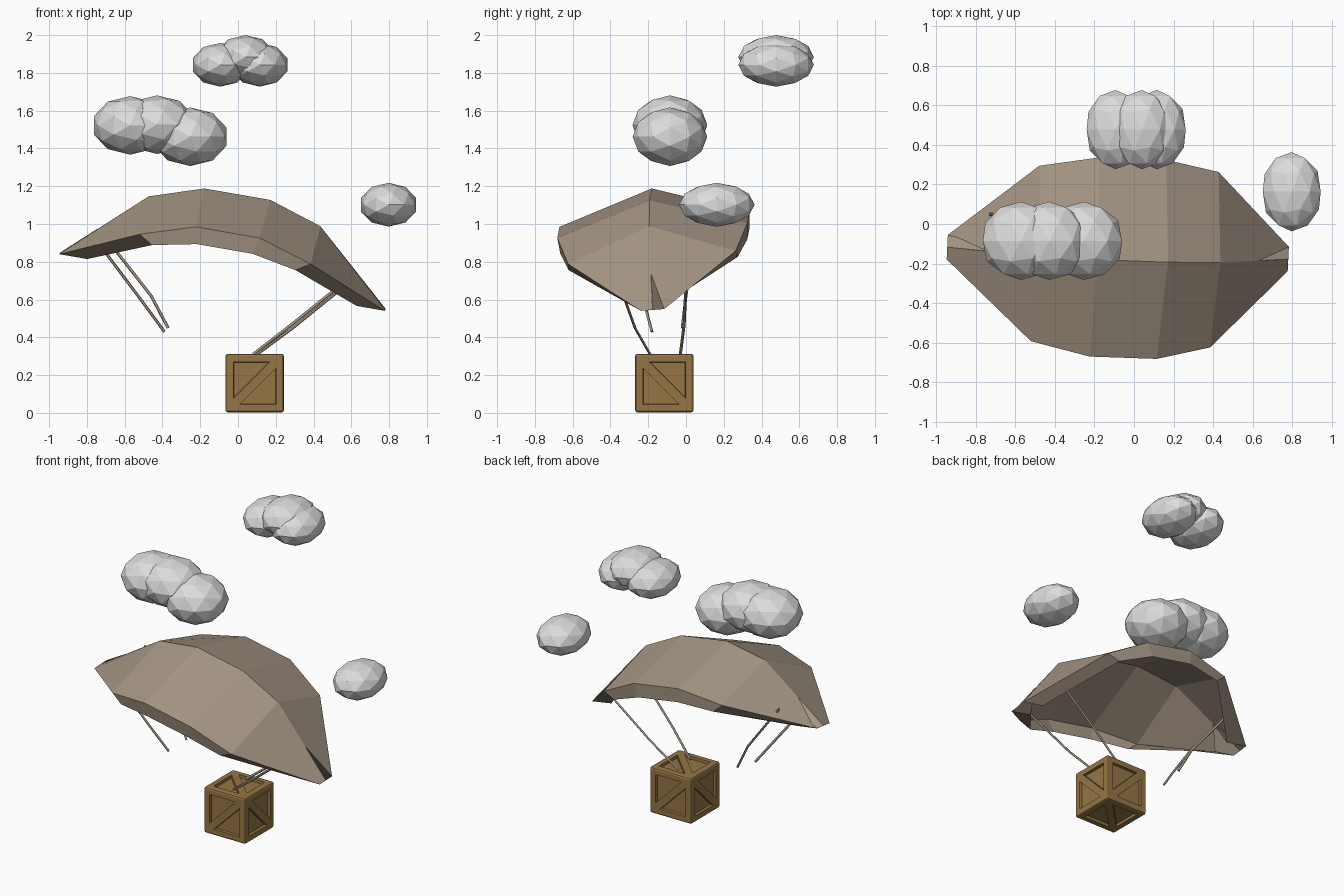
import bpy, bmesh, math
from mathutils import Vector

cube = bpy.data.objects.get("Cube")
if cube:
    bpy.data.objects.remove(cube, do_unlink=True)


def material(name, rgb):
    mat = bpy.data.materials.new(name)
    mat.use_nodes = True
    color = (*rgb, 1.0)
    mat.diffuse_color = color
    mat.node_tree.nodes["Principled BSDF"].inputs["Base Color"].default_value = color
    return mat


canvas = material("canvas_tan", (0.37, 0.30, 0.23))
rope = material("rope_tan", (0.36, 0.30, 0.22))
wood = material("crate_wood", (0.30, 0.18, 0.06))
white = material("cloud_white", (0.72, 0.72, 0.72))


def add_object(name, bm, mat):
    bmesh.ops.recalc_face_normals(bm, faces=bm.faces)
    mesh = bpy.data.meshes.new(name)
    bm.to_mesh(mesh)
    bm.free()
    mesh.materials.append(mat)
    obj = bpy.data.objects.new(name, mesh)
    bpy.context.collection.objects.link(obj)
    return obj


# Canopy: a quarter of the faceted sail, mirrored both ways, then tilted
rim = [(0.725, 0.06, 0.0), (0.385, 0.45, 0.165), (0.15, 0.497, 0.215)]
edge = [(0.875, 0.062, 0.0), (0.46, 0.445, 0.21), (0.172, 0.505, 0.305)]
ridge = [(0.875, 0.0, 0.0), (0.462, 0.0, 0.379), (0.178, 0.0, 0.471)]


def full_row(points, side):
    left = [(-x, side * y, z) for x, y, z in points]
    right = [(x, side * y, z) for x, y, z in reversed(points)]
    return left + right


bm = bmesh.new()
rows = [full_row(rim, -1), full_row(edge, -1), full_row(ridge, 1),
        full_row(edge, 1), full_row(rim, 1)]
grid = [[bm.verts.new(p) for p in row] for row in rows]
for low, high in zip(grid, grid[1:]):
    for i in range(len(low) - 1):
        bm.faces.new((low[i], low[i + 1], high[i + 1], high[i]))
# Folded hem at each tip, tucked up against the ridge
for i, sign in ((0, -1), (-1, 1)):
    rim_front, edge_front, tip, edge_back, rim_back = [row[i] for row in grid]
    tuck = bm.verts.new((sign * 0.7, 0.0, 0.163))
    bm.faces.new((rim_front, edge_front, tip, tuck))
    bm.faces.new((tuck, tip, edge_back, rim_back))
canopy = add_object("canopy", bm, canvas)
canopy.location = (-0.082, -0.147, 0.695)
canopy.rotation_euler = [math.radians(a) for a in (4.5, 9.87, -2)]


# Crate: rounded cube, each side with a diagonal brace between two recessed triangles
half, bar, brace, recess = 0.1545, 0.042, 0.033, 0.018


def sink_triangle(bm, tri, inward):
    middle = sum((v.co for v in tri), Vector()) / 3
    floor = [bm.verts.new(v.co.lerp(middle, 0.03) + inward * recess) for v in tri]
    for i in range(3):
        j = (i + 1) % 3
        bm.faces.new((tri[i], tri[j], floor[j], floor[i]))
    bm.faces.new(floor)


bm = bmesh.new()
bmesh.ops.create_cube(bm, size=2 * half)
bmesh.ops.bevel(bm, geom=bm.edges[:], offset=0.012, segments=2, profile=0.5, affect="EDGES")
sides = sorted(bm.faces, key=lambda f: f.calc_area())[-6:]
for side in sides:
    outer, normal = list(side.verts), side.normal.copy()
    # The brace joins the corners where the product of coordinates is negative
    if outer[0].co.x * outer[0].co.y * outer[0].co.z < 0:
        outer = outer[1:] + outer[:1]
    a, b, c, d = outer
    bm.faces.remove(side)
    corner = []
    for v in outer:
        flat = v.co - normal * half
        corner.append(normal * half + flat * ((half - bar) / max(map(abs, flat))))
    ca, cb, cc, cd = corner

    def near(start, goal):
        return bm.verts.new(start + (goal - start).normalized() * brace)

    ia, ic = bm.verts.new(ca), bm.verts.new(cc)
    ba, bc, da, dc = near(cb, ca), near(cb, cc), near(cd, ca), near(cd, cc)
    for loop in ((a, b, ba, ia), (d, a, ia, da), (b, c, ic, bc), (c, d, dc, ic),
                 (b, bc, dc, d, da, ba)):
        bm.faces.new(loop)
    sink_triangle(bm, (ia, ba, da), -normal)
    sink_triangle(bm, (ic, dc, bc), -normal)
crate = add_object("crate", bm, wood)
crate.location = (0.0885, -0.115, half + 0.003)


# Cords: two tied to the crate, two hanging loose
def cord(name, points):
    curve = bpy.data.curves.new(name, "CURVE")
    curve.dimensions = "3D"
    curve.bevel_depth, curve.bevel_resolution = 0.008, 0
    curve.use_fill_caps = True
    spline = curve.splines.new("POLY")
    spline.points.add(len(points) - 1)
    for point, co in zip(spline.points, points):
        point.co = (*co, 1)
    curve.materials.append(rope)
    bpy.context.collection.objects.link(bpy.data.objects.new(name, curve))


cord("cord_front_tied", [(0.1, -0.19, 0.31), (0.29, -0.27, 0.45), (0.55, -0.345, 0.66)])
cord("cord_back_tied", [(0.08, -0.03, 0.31), (0.28, -0.01, 0.465), (0.56, 0.0, 0.69)])
cord("cord_front_loose", [(-0.39, -0.18, 0.43), (-0.5, -0.22, 0.58), (-0.71, -0.28, 0.86)])
cord("cord_back_loose", [(-0.37, -0.02, 0.45), (-0.46, 0.0, 0.62), (-0.73, 0.05, 0.965)])


# Clouds: clusters of stretched faceted balls, poles facing front and back
def cloud(name, y, size, puffs):
    for i, (x, z) in enumerate(puffs):
        bpy.ops.mesh.primitive_ico_sphere_add(
            subdivisions=2, radius=1, location=(x, y, z), rotation=(math.pi / 2, 0, 0))
        puff = bpy.context.object
        puff.name = f"{name}_puff_{i + 1}"
        puff.dimensions = size
        puff.data.materials.append(white)


cloud("large_cloud", -0.085, (0.385, 0.31, 0.395),
      [(-0.571, 1.522), (-0.428, 1.526), (-0.253, 1.462)])
cloud("high_cloud", 0.477, (0.292, 0.232, 0.4),
      [(-0.093, 1.843), (0.04, 1.884), (0.115, 1.843)])
cloud("small_cloud", 0.163, (0.292, 0.232, 0.4), [(0.797, 1.102)])
